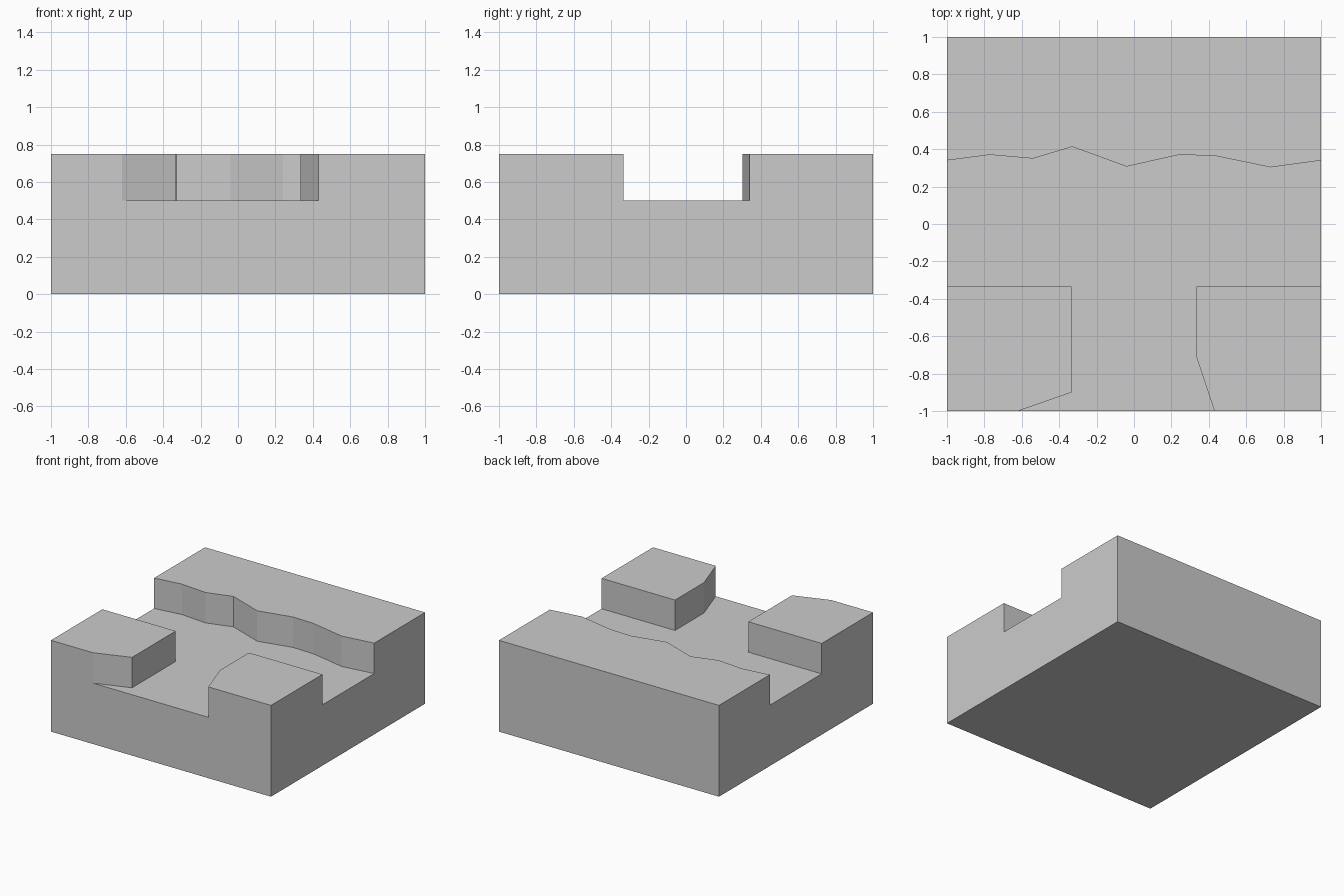
import bpy, bmesh

if "Cube" in bpy.data.objects:
    bpy.data.objects.remove(bpy.data.objects["Cube"])

BASE_TOP, WALL_TOP = 0.5, 0.75


def prism(name, outline, z0, z1, material=None):
    """Extrude a counter-clockwise outline from z0 to z1."""
    bm = bmesh.new()
    face = bm.faces.new([bm.verts.new((x, y, z0)) for x, y in outline])
    result = bmesh.ops.extrude_face_region(bm, geom=[face], use_keep_orig=True)
    top = [v for v in result["geom"] if isinstance(v, bmesh.types.BMVert)]
    bmesh.ops.translate(bm, verts=top, vec=(0, 0, z1 - z0))
    bmesh.ops.recalc_face_normals(bm, faces=bm.faces)
    mesh = bpy.data.meshes.new(name)
    bm.to_mesh(mesh)
    bm.free()
    obj = bpy.data.objects.new(name, mesh)
    bpy.context.collection.objects.link(obj)
    if material:
        mesh.materials.append(material)
    return obj


# Slightly darker grey for the raised ground
raised_grey = bpy.data.materials.new("raised_grey")
raised_grey.diffuse_color = (0.65, 0.65, 0.65, 1)
raised_grey.use_nodes = True
raised_grey.node_tree.nodes["Principled BSDF"].inputs["Base Color"].default_value = raised_grey.diffuse_color

# Base slab, whose top is the floor of the T-shaped channel
prism("base_slab", [(-1, -1), (1, -1), (1, 1), (-1, 1)], 0, BASE_TOP)

# Back bank with a wavy front edge
wavy_edge = [(-1, 0.34), (-0.77, 0.37), (-0.54, 0.35), (-0.33, 0.413),
             (-0.04, 0.307), (0.24, 0.37), (0.43, 0.365), (0.73, 0.303), (1, 0.34)]
prism("back_bank", wavy_edge + [(1, 1), (-1, 1)], BASE_TOP, WALL_TOP, raised_grey)

# Front corner blocks, each with one cut corner
prism("left_corner_block",
      [(-1, -1), (-0.62, -1), (-0.333, -0.9), (-0.333, -0.333), (-1, -0.333)],
      BASE_TOP, WALL_TOP, raised_grey)
prism("right_corner_block",
      [(0.43, -1), (1, -1), (1, -0.333), (0.333, -0.333), (0.333, -0.71)],
      BASE_TOP, WALL_TOP, raised_grey)
